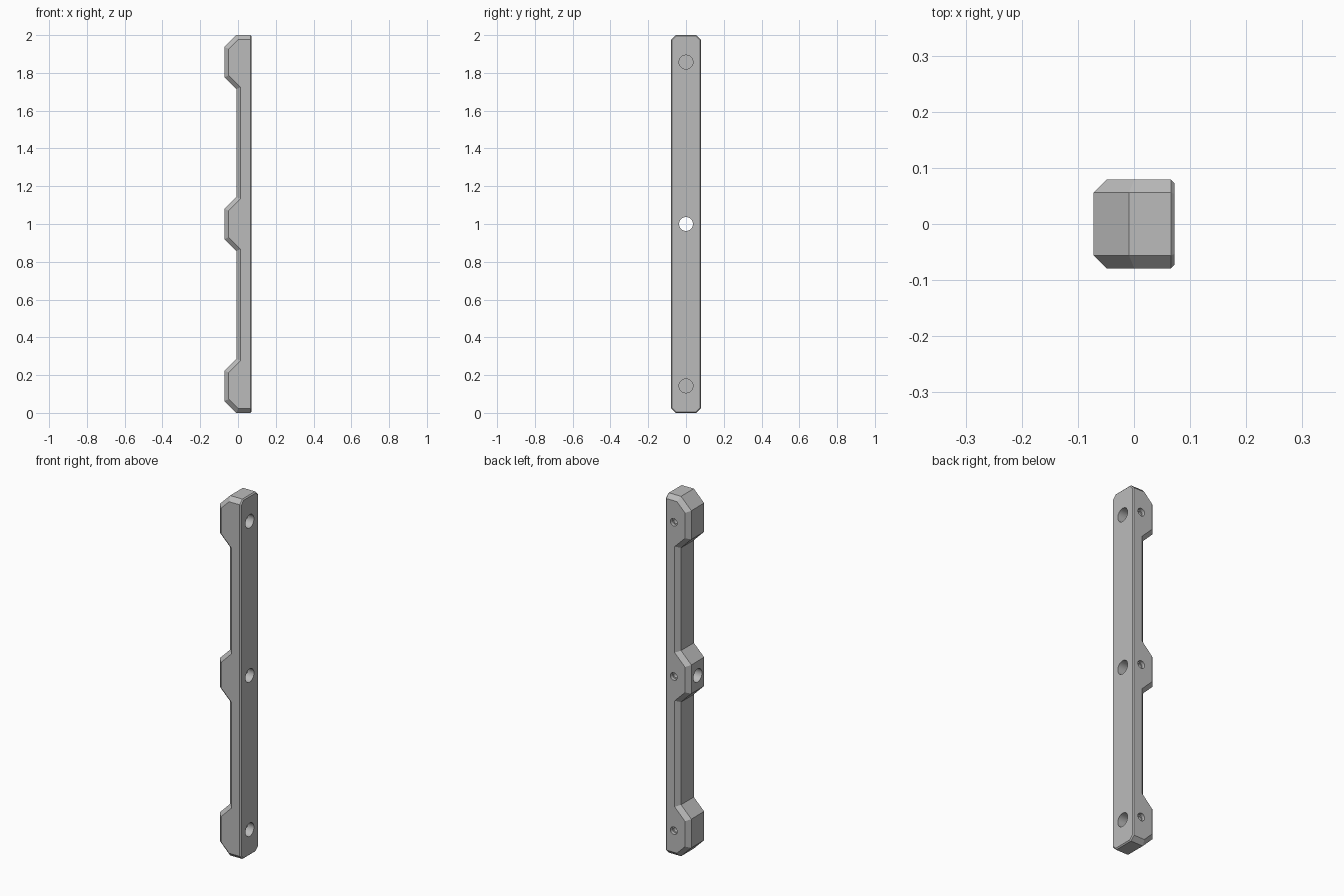
import bpy, bmesh, math

cube = bpy.data.objects.get("Cube")
if cube:
    bpy.data.objects.remove(cube, do_unlink=True)

grey = bpy.data.materials.new("plain_grey")
grey.use_nodes = True
grey.diffuse_color = (0.5, 0.5, 0.5, 1)
grey.node_tree.nodes["Principled BSDF"].inputs["Base Color"].default_value = (0.5, 0.5, 0.5, 1)

HALF_X, HALF_Y = 0.072, 0.079
WEB_X = -0.009          # outer face of the thin stretches
STEP = 0.063            # sloped rise of each pad
PADS = (0.143, 1.0, 1.857)
PAD_HALF = 0.143
CHAMFER, SMALL_CHAMFER = 0.023, 0.006

# Side profile: flat mounting edge on +x, three sloped pads on -x
profile = [(HALF_X, 2), (HALF_X, 0)]
for z in PADS:
    low, high = z - PAD_HALF, z + PAD_HALF
    profile += [(WEB_X, low), (-HALF_X, low + STEP),
                (-HALF_X, high - STEP), (WEB_X, high)]

bm = bmesh.new()
face = bm.faces.new([bm.verts.new((x, -HALF_Y, z)) for x, z in profile])
extruded = bmesh.ops.extrude_face_region(bm, geom=[face])["geom"]
for v in extruded:
    if isinstance(v, bmesh.types.BMVert):
        v.co.y = HALF_Y
bmesh.ops.recalc_face_normals(bm, faces=bm.faces[:])


def on_back(v):
    return abs(v.co.x - HALF_X) < 1e-4


def chamfer(edges, size):
    bmesh.ops.bevel(bm, geom=edges, offset=size, offset_type='OFFSET',
                    segments=1, affect='EDGES', profile=0.5)


# Wide chamfer along the pads, narrow one around the mounting face
chamfer([e for e in bm.edges
         if abs(e.verts[0].co.y - e.verts[1].co.y) < 1e-4
         and not all(on_back(v) for v in e.verts)], CHAMFER)
chamfer([e for e in bm.edges if all(on_back(v) for v in e.verts)], SMALL_CHAMFER)
bmesh.ops.recalc_face_normals(bm, faces=bm.faces[:])

mesh = bpy.data.meshes.new("handle_bar")
bm.to_mesh(mesh)
bm.free()
mesh.materials.append(grey)
bar = bpy.data.objects.new("handle_bar", mesh)
bpy.context.collection.objects.link(bar)


def drill(axis, radius, start, end, across, z):
    """Cut a round hole along x or y between start and end."""
    mid = (start + end) / 2
    along_x = axis == 'x'
    bpy.ops.mesh.primitive_cylinder_add(
        vertices=40, radius=radius, depth=abs(end - start),
        location=(mid, across, z) if along_x else (across, mid, z),
        rotation=(0, math.pi / 2, 0) if along_x else (math.pi / 2, 0, 0))
    cutter = bpy.context.object
    cutter.name = "hole_cutter"
    cutter.hide_render = True
    cutter.data.materials.append(grey)
    mod = bar.modifiers.new("hole", 'BOOLEAN')
    mod.operation, mod.solver, mod.object = 'DIFFERENCE', 'EXACT', cutter
    bpy.context.view_layer.objects.active = bar
    bpy.ops.object.modifier_apply(modifier=mod.name)
    bpy.data.objects.remove(cutter, do_unlink=True)


# Bolt holes (only the middle one goes through) and stepped set screw holes
for z in PADS:
    floor = -0.1 if z == 1.0 else -0.03
    drill('x', 0.037, 0.1, floor, 0, z)
    drill('y', 0.021, 0.1, 0.06, 0.02, z)
    drill('y', 0.014, 0.1, 0.01, 0.02, z)

bpy.ops.object.select_all(action='DESELECT')
bar.select_set(True)
bpy.context.view_layer.objects.active = bar
bpy.ops.object.shade_smooth_by_angle(angle=math.radians(25))
